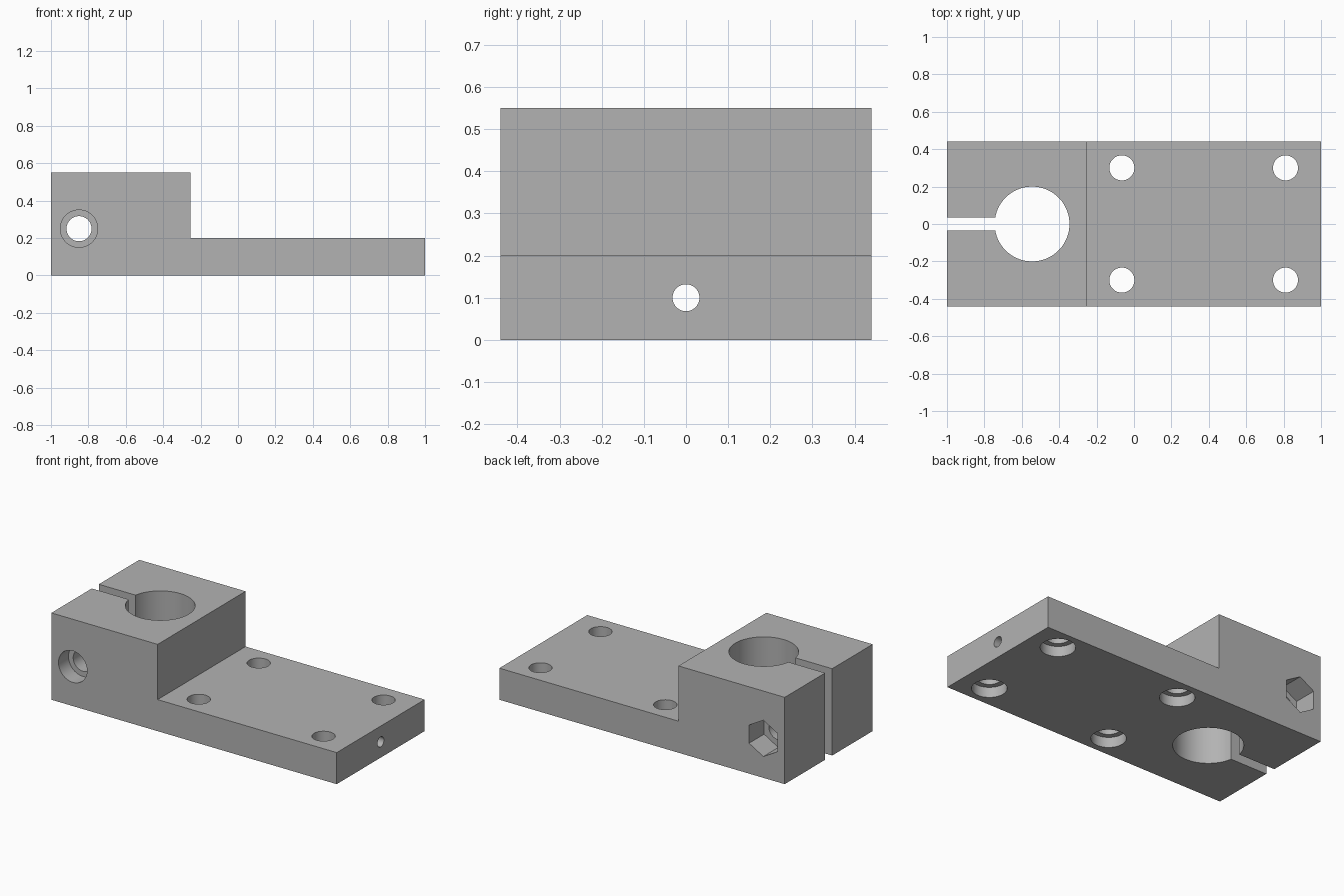
import bpy
import bmesh
from math import pi, radians
from mathutils import Matrix, Vector

default = bpy.data.objects.get("Cube")
if default:
    bpy.data.objects.remove(default, do_unlink=True)

HALF_DEPTH = 0.44
BASE_H, BLOCK_H, STEP_X = 0.2, 0.55, -0.255
BORE_X, BORE_R = -0.545, 0.2
BOLT_X, BOLT_Z = -0.85, 0.25
HOLE_R, COUNTERBORE_R = 0.067, 0.1

metal = bpy.data.materials.new("plain grey metal")
metal.use_nodes = True
grey = (0.45, 0.45, 0.45, 1)
metal.diffuse_color = grey
metal.node_tree.nodes["Principled BSDF"].inputs["Base Color"].default_value = grey


def make_object(name, bm):
    bmesh.ops.recalc_face_normals(bm, faces=bm.faces)
    mesh = bpy.data.meshes.new(name)
    bm.to_mesh(mesh)
    bm.free()
    mesh.materials.append(metal)
    obj = bpy.data.objects.new(name, mesh)
    bpy.context.collection.objects.link(obj)
    return obj


def cylinder(name, start, end, radius, sides=64, spin=0):
    """Cylinder or prism running between two points."""
    a, b = Vector(start), Vector(end)
    axis = b - a
    turn = axis.to_track_quat('Z', 'Y').to_matrix().to_4x4()
    bm = bmesh.new()
    bmesh.ops.create_cone(
        bm, cap_ends=True, segments=sides, radius1=radius, radius2=radius,
        depth=axis.length,
        matrix=Matrix.Translation((a + b) / 2) @ turn @ Matrix.Rotation(spin, 4, 'Z'))
    return make_object(name, bm)


def box(name, low, high):
    low, high = Vector(low), Vector(high)
    bm = bmesh.new()
    bmesh.ops.create_cube(bm, size=1, matrix=Matrix.Translation((low + high) / 2)
                          @ Matrix.Diagonal((high - low).to_4d()))
    return make_object(name, bm)


# Stepped body, extruded from its side profile
profile = [(-1, 0), (1, 0), (1, BASE_H), (STEP_X, BASE_H), (STEP_X, BLOCK_H), (-1, BLOCK_H)]
bm = bmesh.new()
side = bm.faces.new([bm.verts.new((x, -HALF_DEPTH, z)) for x, z in profile])
extruded = bmesh.ops.extrude_face_region(bm, geom=[side], use_keep_orig=True)
bmesh.ops.translate(bm, vec=(0, 2 * HALF_DEPTH, 0),
                    verts=[v for v in extruded["geom"] if isinstance(v, bmesh.types.BMVert)])
body = make_object("clamp_mount_body", bm)

# Shaft bore and clamping slot
cutters = [
    cylinder("shaft_bore", (BORE_X, 0, -0.1), (BORE_X, 0, 0.7), BORE_R, 96),
    box("clamp_slot", (-1.1, -0.035, -0.1), (BORE_X, 0.035, 0.7)),
]

# Clamp bolt: through hole, round recess in front, hexagonal nut pocket behind
cutters += [
    cylinder("bolt_hole", (BOLT_X, -0.6, BOLT_Z), (BOLT_X, 0.6, BOLT_Z), HOLE_R),
    cylinder("bolt_head_recess", (BOLT_X, -0.6, BOLT_Z),
             (BOLT_X, -HALF_DEPTH + 0.1, BOLT_Z), COUNTERBORE_R),
]
pocket = cylinder("nut_pocket", (BOLT_X, 0.6, BOLT_Z),
                  (BOLT_X, HALF_DEPTH - 0.15, BOLT_Z), 0.115, 6)
# Keep a corner of the hexagon pointing up
top = max(v.co.z for v in pocket.data.vertices)
if top < BOLT_Z + 0.11:
    centre = Matrix.Translation((BOLT_X, 0, BOLT_Z))
    pocket.data.transform(centre @ Matrix.Rotation(pi / 6, 4, 'Y') @ centre.inverted())
cutters.append(pocket)

# Mounting holes, counterbored from below
for x in (-0.065, 0.81):
    for y in (-0.3, 0.3):
        cutters.append(cylinder("mounting_hole", (x, y, -0.1), (x, y, 0.3), HOLE_R))
        cutters.append(cylinder("mounting_recess", (x, y, -0.1), (x, y, 0.065), COUNTERBORE_R))

# Narrow channel from the end face to the bore
cutters.append(cylinder("end_channel", (1.1, 0, 0.1), (BORE_X, 0, 0.1), 0.032, 32))

# Cut everything out of the body
bpy.ops.object.select_all(action='DESELECT')
body.select_set(True)
bpy.context.view_layer.objects.active = body
for cutter in cutters:
    cutter.hide_render = True
    cut = body.modifiers.new(cutter.name, 'BOOLEAN')
    cut.operation = 'DIFFERENCE'
    cut.solver = 'EXACT'
    cut.object = cutter
    bpy.ops.object.modifier_apply(modifier=cut.name)
    bpy.data.objects.remove(cutter, do_unlink=True)

bpy.ops.object.shade_smooth_by_angle(angle=radians(30))
